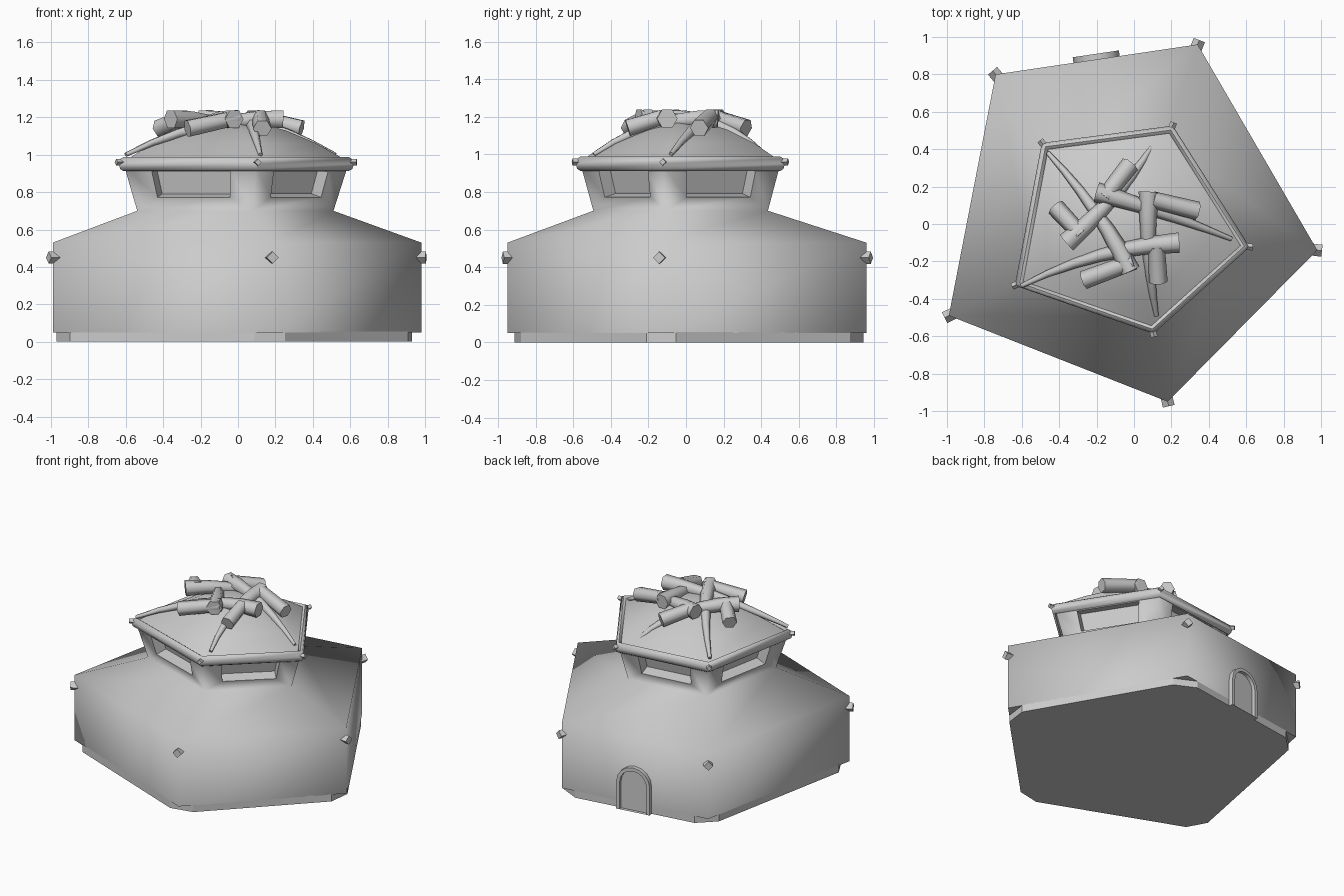
import bpy, bmesh, math
from mathutils import Vector

if "Cube" in bpy.data.objects:
    bpy.data.objects.remove(bpy.data.objects["Cube"])

stone = bpy.data.materials.new("pale grey")
stone.use_nodes = True
GREY = (0.6, 0.6, 0.6, 1)
stone.diffuse_color = GREY
stone.node_tree.nodes["Principled BSDF"].inputs["Base Color"].default_value = GREY

# Five-cornered outlines, anticlockwise
BASE = [Vector(p) for p in ((0.98, -0.14), (0.34, 0.96), (-0.74, 0.80), (-0.99, -0.49), (0.18, -0.95))]
EAVE = [Vector(p) for p in ((0.60, -0.12), (0.20, 0.51), (-0.48, 0.42), (-0.62, -0.32), (0.10, -0.57))]
MID = Vector((-0.04, -0.02))


def finish(name, bm, angle=None, fix=True):
    if fix:
        bmesh.ops.recalc_face_normals(bm, faces=bm.faces)
    me = bpy.data.meshes.new(name)
    bm.to_mesh(me)
    bm.free()
    ob = bpy.data.objects.new(name, me)
    bpy.context.collection.objects.link(ob)
    me.materials.append(stone)
    if angle:
        bpy.ops.object.select_all(action="DESELECT")
        ob.select_set(True)
        bpy.context.view_layer.objects.active = ob
        bpy.ops.object.shade_smooth_by_angle(angle=math.radians(angle))
    return ob


def ring(bm, outline, z, scale=1.0):
    return [bm.verts.new((*(MID + (p - MID) * scale), z)) for p in outline]


def bridge(bm, a, b):
    n = len(a)
    return [bm.faces.new((a[i], a[(i + 1) % n], b[(i + 1) % n], b[i])) for i in range(n)]


# Body: walls, sloping shoulder and flared neck with recessed windows
bm = bmesh.new()
skirt = ring(bm, BASE, 0.05)
wall = ring(bm, BASE, 0.53)
neck = ring(bm, EAVE, 0.70, 0.86)
top = ring(bm, EAVE, 0.94, 0.98)
bridge(bm, skirt, wall)
bridge(bm, wall, neck)
for i in range(5):
    j = (i + 1) % 5
    outer = [neck[i], neck[j], top[j], top[i]]
    a, b, c, d = (v.co for v in outer)
    spots = [a.lerp(b, u).lerp(d.lerp(c, u), v) for u, v in ((0.2, 0.3), (0.8, 0.3), (0.8, 0.88), (0.2, 0.88))]
    inward = -(b - a).cross(d - a).normalized() * 0.08
    edge = [bm.verts.new(p) for p in spots]
    back = [bm.verts.new(p + inward) for p in spots]
    bridge(bm, outer, edge)
    bridge(bm, edge, back)
    bm.faces.new(back)
    for loop in (edge, back):
        for k in range(4):
            bm.edges.get((loop[k], loop[(k + 1) % 4])).smooth = False
    for k in range(4):
        bm.edges.get((edge[k], back[k])).smooth = False
for f in bm.faces:
    f.smooth = True
finish("body", bm, fix=False)

# Floor plate and foundation with cut corners
bm = bmesh.new()
bm.faces.new(ring(bm, BASE, 0.05)[::-1])
finish("floor_plate", bm, fix=False)

cut = []
for i, p in enumerate(BASE):
    for q in (BASE[i - 1], BASE[(i + 1) % 5]):
        cut.append(p + (q - p).normalized() * 0.10)
bm = bmesh.new()
low, high = ring(bm, cut, 0), ring(bm, cut, 0.055)
bridge(bm, low, high)
bm.faces.new(low[::-1])
bm.faces.new(high)
finish("foundation", bm)

# Rounded eave band
bm = bmesh.new()
rows = [ring(bm, EAVE, 0.95 + 0.038 * math.sin(a), 0.985 + 0.045 * math.cos(a))
        for a in (k * math.tau / 8 for k in range(8))]
for k in range(8):
    bridge(bm, rows[k], rows[(k + 1) % 8])
finish("eave_band", bm, 50)

# Roof
bm = bmesh.new()
rows = [ring(bm, EAVE, z, s) for z, s in ((0.965, 0.98), (1.06, 0.72), (1.13, 0.46), (1.17, 0.22))]
for a, b in zip(rows, rows[1:]):
    bridge(bm, a, b)
tip = bm.verts.new((*MID, 1.18))
for i in range(5):
    bm.faces.new((rows[-1][i], rows[-1][(i + 1) % 5], tip))
finish("roof", bm, 80)


def tube(name, points, radii, sides=6, steps=6):
    """Tapered tube along a quadratic bend or a straight line."""
    pts = [Vector(p) for p in points]
    bm = bmesh.new()
    rows = []
    for k in range(steps + 1):
        t = k / steps
        if len(pts) == 3:
            a, b = pts[0].lerp(pts[1], t), pts[1].lerp(pts[2], t)
        else:
            a, b = pts
        centre = a.lerp(b, t)
        turn = (b - a).to_track_quat("Z", "Y")
        r = radii[0] + (radii[1] - radii[0]) * t
        rows.append([bm.verts.new(centre + turn @ Vector((r * math.cos(n * math.tau / sides),
                     r * math.sin(n * math.tau / sides), 0))) for n in range(sides)])
    for a, b in zip(rows, rows[1:]):
        bridge(bm, a, b)
    bm.faces.new(rows[0][::-1])
    bm.faces.new(rows[-1])
    return finish(name, bm, 65)


# Curved branches: thick end, bend, thin tip near each roof corner
branches = [((-0.20, 0.17), (0.12, 0.08), (0.52, -0.08)),
            ((-0.36, -0.10), (-0.04, 0.18), (0.10, 0.42)),
            ((-0.02, -0.25), (-0.18, 0.08), (-0.46, 0.38)),
            ((0.24, -0.10), (-0.18, -0.12), (-0.60, -0.33)),
            ((0.08, 0.17), (0.06, -0.18), (0.12, -0.49))]
for i, (a, b, c) in enumerate(branches):
    tube(f"roof_branch_{i + 1}", [(*a, 1.19), (*b, 1.21), (*c, 1.00)], (0.055, 0.012))

# Short log stubs between the branches
stubs = [((-0.02, 0.32), (-0.16, 0.14)), ((0.34, 0.07), (0.10, 0.13)), ((0.13, -0.31), (0.12, -0.12)),
         ((-0.27, -0.30), (0.00, -0.20)), ((-0.42, 0.09), (-0.28, -0.06))]
for i, (a, b) in enumerate(stubs):
    tube(f"log_stub_{i + 1}", [(*a, 1.14), (*b, 1.20)], (0.05, 0.045), steps=1)

# Pegs on the wall corners and eave corners
for i, (p, q) in enumerate(zip(BASE, EAVE)):
    out = (p - MID).normalized()
    tube(f"wall_peg_{i + 1}", [(*(p - out * 0.05), 0.45), (*(p + out * 0.025), 0.45)], (0.032, 0.032), 4, 1)
    tube(f"eave_peg_{i + 1}", [(*(q - out * 0.02), 0.96), (*(q + out * 0.035), 0.96)], (0.018, 0.018), 4, 1)

# Arched doorway in the middle of the back wall
along = (BASE[1] - BASE[2]).normalized()
outward = Vector((-along.y, along.x))
centre = (BASE[1] + BASE[2]) / 2


def arch(bm, half, rise, depth):
    flat = [(-half, 0.0)] + [(-half * math.cos(a), rise + half * math.sin(a))
                             for a in (k * math.pi / 8 for k in range(9))] + [(half, 0.0)]
    return [bm.verts.new((*(centre + along * x + outward * depth), z)) for x, z in flat]


bm = bmesh.new()
loops = [arch(bm, 0.125, 0.20, -0.02), arch(bm, 0.125, 0.20, 0.03),
         arch(bm, 0.10, 0.20, 0.03), arch(bm, 0.10, 0.20, 0.005)]
for a, b in zip(loops, loops[1:]):
    bridge(bm, a, b)
bm.faces.new(loops[-1])
finish("arched_doorway", bm, 40)
